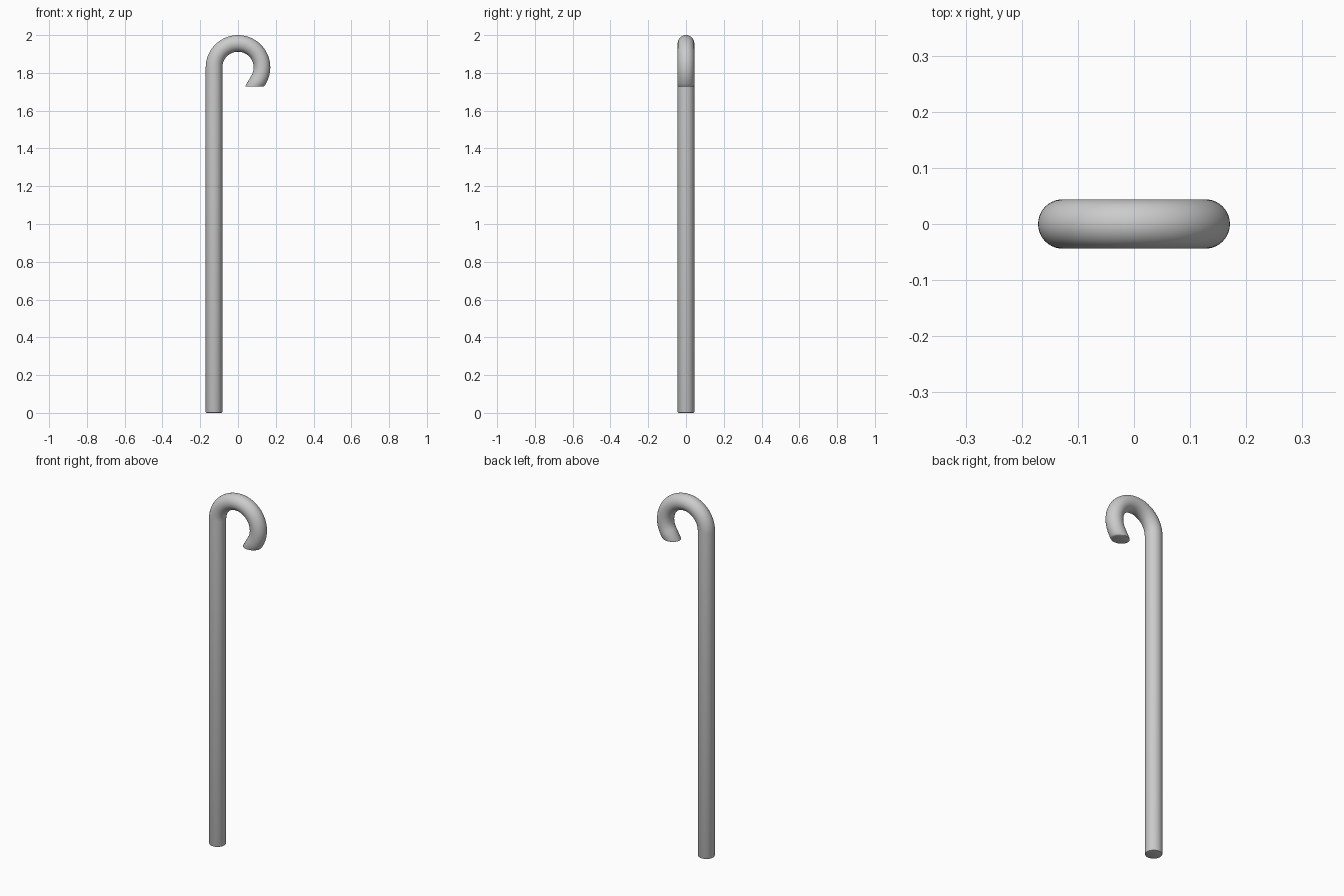
import bpy, bmesh
from math import sin, cos, pi, radians

if "Cube" in bpy.data.objects:
    bpy.data.objects.remove(bpy.data.objects["Cube"])

SIDES, TUBE = 40, 0.044
BEND, CX, CZ = 0.127, 0.0, 1.829      # hook radius and centre
TIP_Z, END = 1.727, radians(-30)      # level cut of the hook tip

bm = bmesh.new()
rings = []


def ring(points):
    rings.append([bm.verts.new(p) for p in points])


def section(angle):
    """Circle of the tube at a polar angle around the hook centre."""
    pts = []
    for i in range(SIDES):
        t = 2 * pi * i / SIDES
        r = BEND + TUBE * cos(t)
        pts.append((CX + r * cos(angle), TUBE * sin(t), CZ + r * sin(angle)))
    return pts


# Straight shaft
ring([(x, y, 0) for x, y, z in section(pi)])

# Curved hook
STEPS = 36
for k in range(STEPS + 1):
    ring(section(pi + (END - pi) * k / STEPS))

# Hook tip continues straight and is cut level
dx, dz = sin(END), -cos(END)
ring([(x + dx * (TIP_Z - z) / dz, y, TIP_Z) for x, y, z in section(END)])

# Skin and end caps
for a, b in zip(rings, rings[1:]):
    for i in range(SIDES):
        j = (i + 1) % SIDES
        bm.faces.new((a[i], a[j], b[j], b[i]))
caps = [bm.faces.new(rings[0]), bm.faces.new(rings[-1])]
bmesh.ops.recalc_face_normals(bm, faces=bm.faces[:])

# Softened end rims
rims = [e for f in caps for e in f.edges]
bmesh.ops.bevel(bm, geom=rims, offset=0.006, segments=2, profile=0.5,
                affect='EDGES', clamp_overlap=True)

mesh = bpy.data.meshes.new("hooked_cane")
bm.to_mesh(mesh)
bm.free()
cane = bpy.data.objects.new("hooked_cane", mesh)
bpy.context.collection.objects.link(cane)
bpy.context.view_layer.objects.active = cane
cane.select_set(True)
bpy.ops.object.shade_smooth_by_angle(angle=radians(40))
